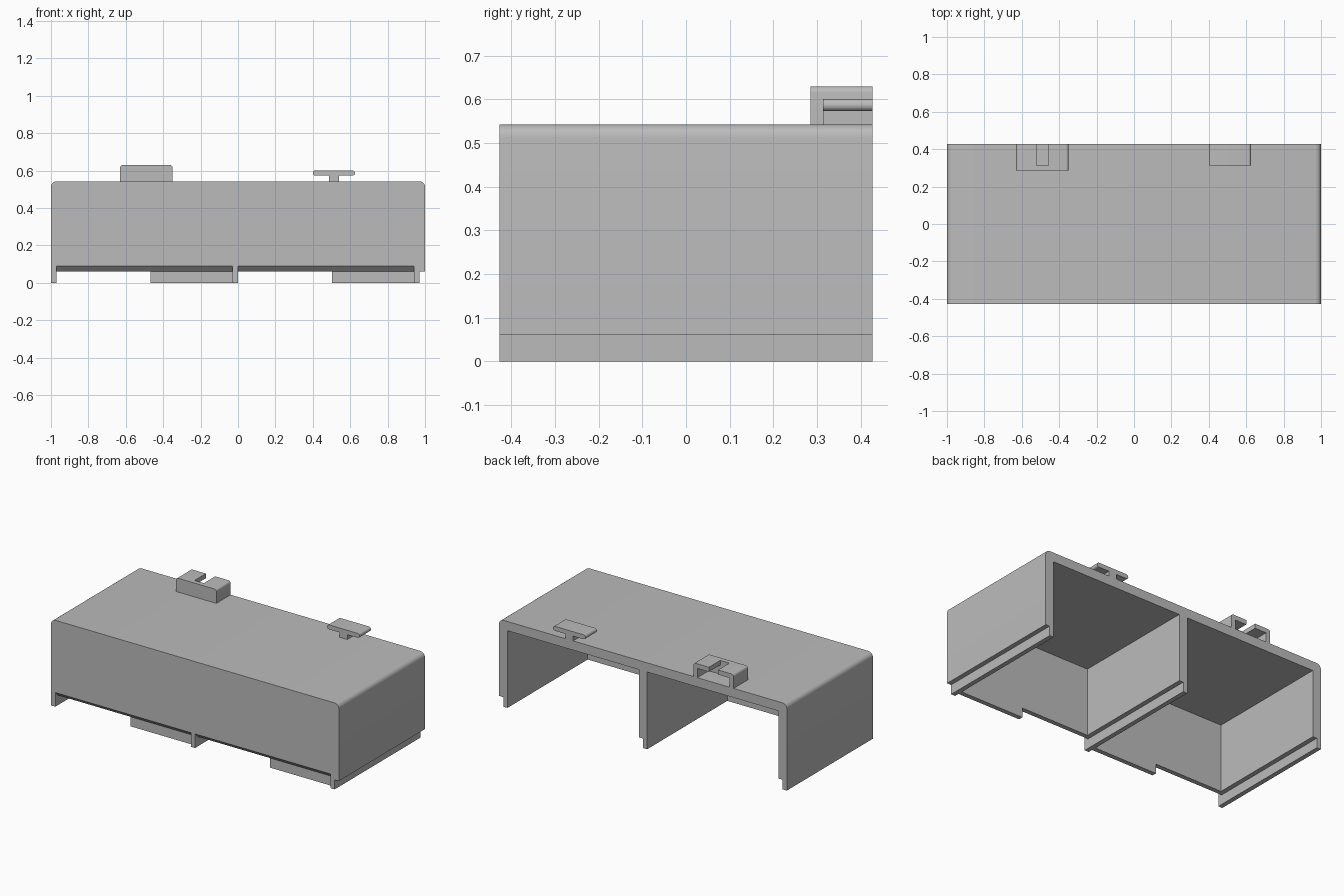
import bpy, bmesh
from mathutils import Vector

cube = bpy.data.objects.get("Cube")
if cube:
    bpy.data.objects.remove(cube, do_unlink=True)

grey = bpy.data.materials.new("plain grey")
grey.use_nodes = True
grey.diffuse_color = (0.5, 0.5, 0.5, 1)
grey.node_tree.nodes["Principled BSDF"].inputs["Base Color"].default_value = (0.5, 0.5, 0.5, 1)


def finish(name, bm):
    bmesh.ops.recalc_face_normals(bm, faces=bm.faces)
    mesh = bpy.data.meshes.new(name)
    bm.to_mesh(mesh)
    bm.free()
    mesh.materials.append(grey)
    obj = bpy.data.objects.new(name, mesh)
    bpy.context.collection.objects.link(obj)
    return obj


def box(name, x, y, z, radius=0, round_bottom=False):
    """Box from three ranges; the edges running along y can be rounded."""
    bm = bmesh.new()
    bmesh.ops.create_cube(bm, size=1)
    for v in bm.verts:
        v.co = Vector([r[0] if c < 0 else r[1] for c, r in zip(v.co, (x, y, z))])
    if radius:
        middle = sum(z) / 2
        edges = [e for e in bm.edges
                 if abs(e.verts[0].co.y - e.verts[1].co.y) > 1e-4
                 and (round_bottom or e.verts[0].co.z > middle)]
        bmesh.ops.bevel(bm, geom=edges, offset=radius, segments=6,
                        profile=0.5, affect='EDGES')
    return finish(name, bm)


def prism_x(name, x, profile):
    """Closed (y, z) profile extruded along x."""
    bm = bmesh.new()
    face = bm.faces.new([bm.verts.new((x[0], y, z)) for y, z in profile])
    new = bmesh.ops.extrude_face_region(bm, geom=[face])["geom"]
    bmesh.ops.translate(bm, vec=(x[1] - x[0], 0, 0),
                        verts=[g for g in new if isinstance(g, bmesh.types.BMVert)])
    return finish(name, bm)


def cut(obj, cutter):
    mod = obj.modifiers.new("cut", 'BOOLEAN')
    mod.operation = 'DIFFERENCE'
    mod.solver = 'EXACT'
    mod.object = cutter
    cutter.hide_render = True
    cutter.hide_viewport = True
    cutter.display_type = 'WIRE'


def apply_and_smooth(obj):
    """Bake the cuts, drop their cutters, smooth only the rounded edges."""
    cutters = [m.object for m in obj.modifiers]
    graph = bpy.context.evaluated_depsgraph_get()
    baked = bpy.data.meshes.new_from_object(obj.evaluated_get(graph))
    obj.modifiers.clear()
    obj.data = baked
    for c in cutters:
        bpy.data.objects.remove(c, do_unlink=True)
    bpy.ops.object.select_all(action='DESELECT')
    obj.select_set(True)
    bpy.context.view_layer.objects.active = obj
    bpy.ops.object.shade_smooth_by_angle(angle=0.5)


D = 0.427       # half depth
T = 0.058       # wall thickness
LIP = 0.029     # lip thickness
BASE = 0.06     # underside of the walls
TOP = 0.543     # upper surface
PITCH = 0.971   # spacing of the upright walls

# Housing: open at the back and below, two bays
housing = box("housing", (-1, 1), (-D, D), (BASE, TOP), 0.03)
for i, side in enumerate(("right", "left")):
    x0 = -1 + i * PITCH
    cut(housing, box(side + "_bay_cutter", (x0 + T, x0 + PITCH),
                     (-D + T, D + 0.1), (-0.1, TOP - T)))
    # Sloped lower front edge between the lips
    cut(housing, prism_x(side + "_slope_cutter", (x0 + LIP, x0 + PITCH),
                         [(-D - LIP, BASE + 2 * LIP), (-D + 2 * LIP, BASE - LIP),
                          (-D - LIP, BASE - LIP)]))
    # Locating tab under the front wall
    box(side + "_front_tab", (x0 + PITCH - 0.44, x0 + PITCH),
        (-D + LIP, -D + T), (0, BASE))
apply_and_smooth(housing)

# Locating lips under the three upright walls
for i, side in enumerate(("right", "middle", "left")):
    x0 = -1 + i * PITCH
    box(side + "_lip", (x0, x0 + LIP), (-D, D), (0, BASE))

# Socket clip: hollow, open at the back, slotted on top
socket = box("socket_clip", (-0.63, -0.35), (0.285, D), (TOP, 0.63), 0.015)
cut(socket, box("socket_hollow_cutter", (-0.602, -0.378), (0.314, D + 0.1), (TOP - 0.1, 0.601)))
cut(socket, box("socket_slot_cutter", (-0.522, -0.458), (0.314, D + 0.1), (0.57, 0.7)))
apply_and_smooth(socket)

# Tongue clip: rounded plate on a stem
tongue = box("tongue_plate", (0.4, 0.625), (0.314, D), (0.573, 0.601), 0.0135, True)
apply_and_smooth(tongue)
box("tongue_stem", (0.486, 0.54), (0.314, D), (TOP, 0.574))
